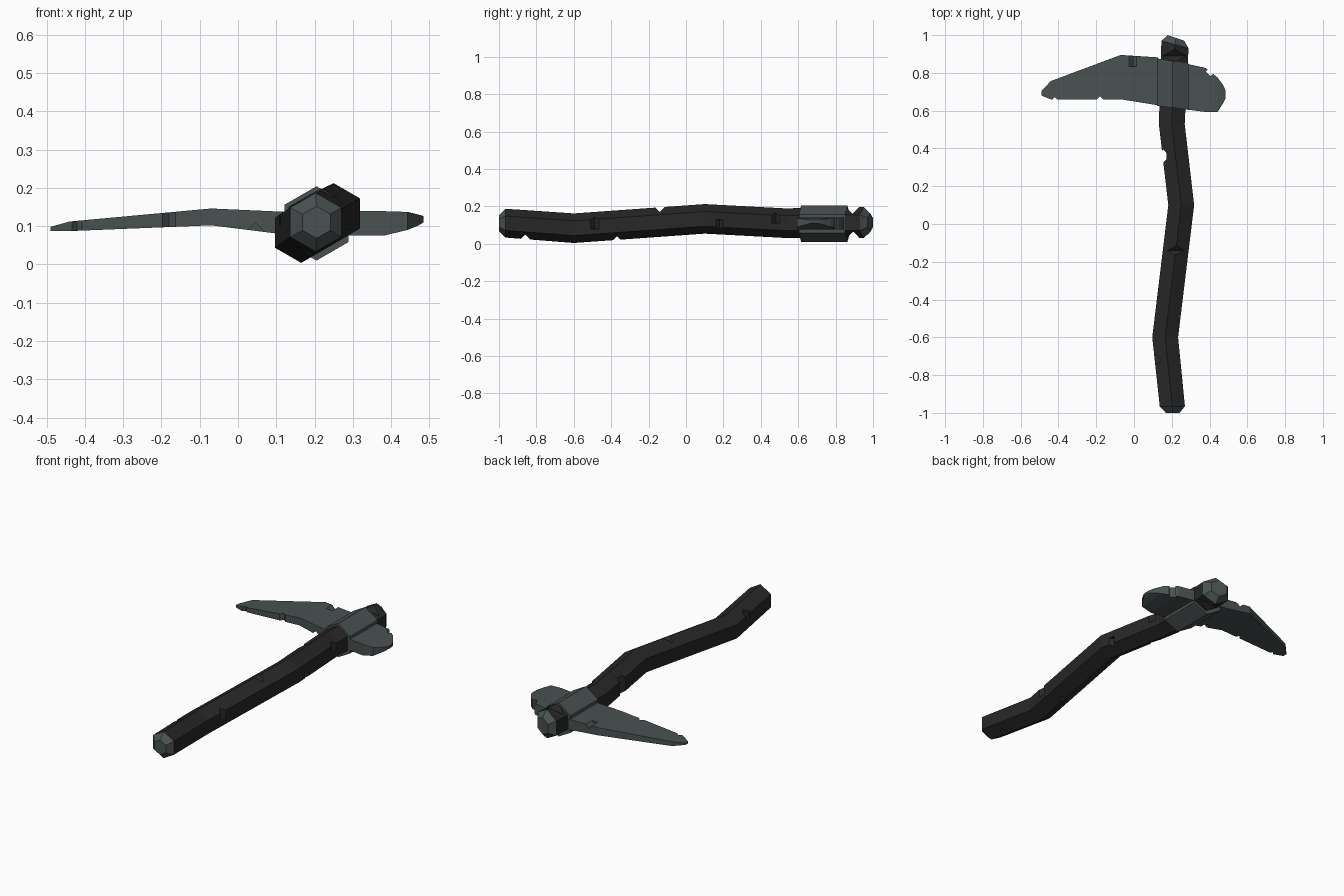
import bpy, bmesh
from math import sin, cos, radians
from mathutils import Matrix, Vector

cube = bpy.data.objects.get("Cube")
if cube:
    bpy.data.objects.remove(cube, do_unlink=True)


def material(name, rgb):
    m = bpy.data.materials.new(name)
    m.use_nodes = True
    m.diffuse_color = (*rgb, 1)
    m.node_tree.nodes["Principled BSDF"].inputs["Base Color"].default_value = (*rgb, 1)
    return m


dark = material("dark_wood", (0.021, 0.021, 0.021))
slate = material("slate_grey", (0.068, 0.083, 0.083))


def loft(name, rings, mats):
    """Skin a list of equal rings and close both ends."""
    bm = bmesh.new()
    loops = [[bm.verts.new(p) for p in ring] for ring in rings]
    for a, b in zip(loops, loops[1:]):
        for i in range(len(a)):
            j = (i + 1) % len(a)
            bm.faces.new((a[i], a[j], b[j], b[i]))
    bm.faces.new(loops[0])
    bm.faces.new(loops[-1])
    bmesh.ops.recalc_face_normals(bm, faces=bm.faces)
    me = bpy.data.meshes.new(name)
    bm.to_mesh(me)
    bm.free()
    ob = bpy.data.objects.new(name, me)
    bpy.context.collection.objects.link(ob)
    for m in mats:
        me.materials.append(m)
    return ob


def hexagon(x, y, z, r, slant=0.0):
    """Six-sided ring across the y axis, a corner pointing up."""
    ring = []
    for i in range(6):
        a = radians(60 * i + 90)
        dx = r * cos(a)
        ring.append((x + dx, y - slant * dx, z + r * sin(a)))
    return ring


def chip(ob, places):
    """Cut small diamond notches (location, prism axis, half size, half length)."""
    turn = {"X": ("Y", 90), "Y": ("X", 90), "Z": ("Z", 0)}
    bm = bmesh.new()
    for loc, axis, size, length in places:
        about, angle = turn[axis]
        mat = (Matrix.Translation(Vector(loc)) @ Matrix.Rotation(radians(angle), 4, about)
               @ Matrix.Rotation(radians(45), 4, "Z")
               @ Matrix.Diagonal((size * 1.41, size * 1.41, length * 2, 1)))
        bmesh.ops.create_cube(bm, size=1, matrix=mat)
    me = bpy.data.meshes.new("chip_cutter")
    bm.to_mesh(me)
    bm.free()
    cutter = bpy.data.objects.new("chip_cutter", me)
    cutter.hide_render = True
    bpy.context.collection.objects.link(cutter)
    mod = ob.modifiers.new("chips", "BOOLEAN")
    mod.operation = "DIFFERENCE"
    mod.solver = "EXACT"
    mod.object = cutter
    bpy.context.view_layer.update()
    deps = bpy.context.evaluated_depsgraph_get()
    result = bpy.data.meshes.new_from_object(ob.evaluated_get(deps))
    ob.modifiers.clear()
    ob.data = result
    bpy.data.objects.remove(cutter, do_unlink=True)


# Crooked handle with bevelled ends
handle = loft("handle", [
    hexagon(0.205, -1.0, 0.11, 0.042),
    hexagon(0.203, -0.965, 0.11, 0.077),
    hexagon(0.165, -0.6, 0.083, 0.079),
    hexagon(0.25, 0.1, 0.133, 0.079),
    hexagon(0.2, 0.53, 0.11, 0.079),
    hexagon(0.217, 0.95, 0.113, 0.083, 0.28),
    hexagon(0.222, 0.985, 0.113, 0.05, 0.33),
], [dark, slate])

# Grey end caps
for f in handle.data.polygons:
    if abs(f.center.y) > 0.94:
        f.material_index = 1

chip(handle, [
    ((0.155, 0.36, 0.11), "Z", 0.035, 0.06),
    ((0.19, -0.37, 0.01), "X", 0.03, 0.05),
    ((0.18, -0.86, 0.02), "X", 0.03, 0.05),
    ((0.225, -0.14, 0.205), "X", 0.035, 0.055),
    ((0.12, -0.72, 0.13), "Z", 0.025, 0.03),
    ((0.25, -0.49, 0.12), "Z", 0.025, 0.04),
    ((0.275, 0.48, 0.14), "Z", 0.025, 0.03),
    ((0.31, 0.18, 0.1), "Z", 0.02, 0.03),
    ((0.21, 0.89, 0.195), "X", 0.035, 0.07),
    ((0.22, 0.895, 0.035), "X", 0.03, 0.06),
])

# Six-sided socket gripping the handle
loft("head_socket", [
    hexagon(0.205, 0.615, 0.107, 0.097, 0.13),
    hexagon(0.205, 0.863, 0.107, 0.097, 0.16),
], [slate])


def slab(x, y0, y1, z0, z1):
    """Rectangular ring across the x axis."""
    return [(x, y0, z0), (x, y1, z0), (x, y1, z1), (x, y0, z1)]


# Long tapering pick blade
pick = loft("pick_blade", [
    slab(-0.49, 0.68, 0.705, 0.087, 0.098),
    slab(-0.44, 0.66, 0.757, 0.087, 0.112),
    slab(-0.07, 0.66, 0.895, 0.102, 0.146),
    slab(0.13, 0.628, 0.882, 0.077, 0.137),
], [slate])
chip(pick, [
    ((-0.18, 0.655, 0.12), "Z", 0.022, 0.06),
    ((-0.005, 0.895, 0.145), "Y", 0.022, 0.06),
    ((-0.42, 0.655, 0.1), "Z", 0.018, 0.05),
    ((0.045, 0.64, 0.09), "Y", 0.02, 0.03),
])

# Short blunt poll on the other side
poll = loft("hammer_poll", [
    slab(0.28, 0.606, 0.848, 0.075, 0.139),
    slab(0.38, 0.593, 0.826, 0.075, 0.139),
    slab(0.443, 0.594, 0.775, 0.09, 0.137),
    slab(0.472, 0.64, 0.735, 0.102, 0.13),
    slab(0.485, 0.665, 0.705, 0.11, 0.126),
], [slate])
chip(poll, [((0.405, 0.808, 0.11), "Z", 0.025, 0.06)])
